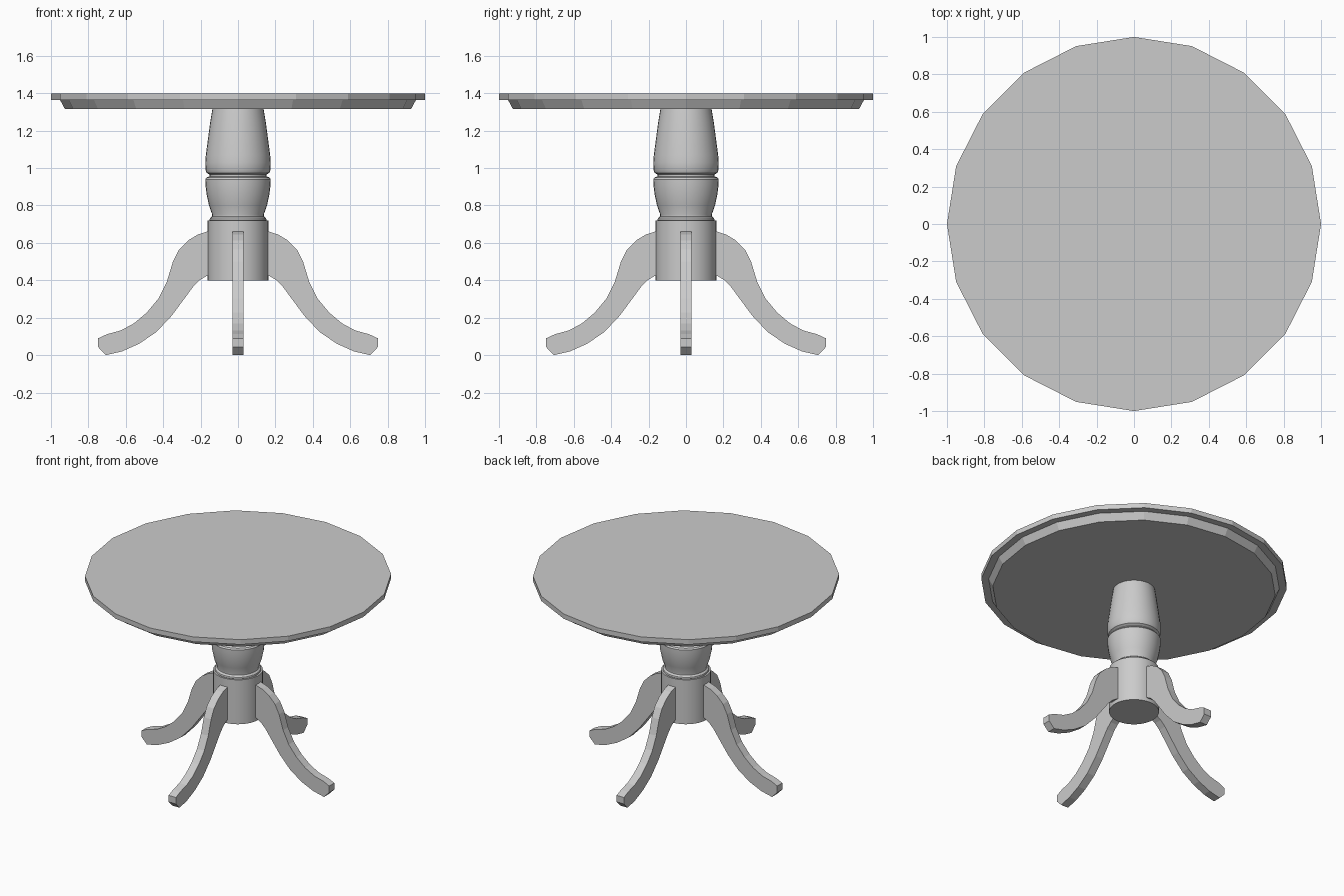
import bpy, bmesh
from math import radians, pi, cos, sin

if "Cube" in bpy.data.objects:
    bpy.data.objects.remove(bpy.data.objects["Cube"])


def make_object(name, bm, smooth_angle=None):
    bmesh.ops.recalc_face_normals(bm, faces=bm.faces[:])
    mesh = bpy.data.meshes.new(name)
    bm.to_mesh(mesh)
    bm.free()
    obj = bpy.data.objects.new(name, mesh)
    bpy.context.collection.objects.link(obj)
    if smooth_angle:
        bpy.ops.object.select_all(action='DESELECT')
        obj.select_set(True)
        bpy.context.view_layer.objects.active = obj
        bpy.ops.object.shade_smooth_by_angle(angle=radians(smooth_angle))
    return obj


def lathe(name, profile, sides, smooth_angle=None):
    """Turn a (radius, z) profile around z, with flat caps at both ends."""
    bm = bmesh.new()
    rings = [[bm.verts.new((r * cos(2 * pi * i / sides), r * sin(2 * pi * i / sides), z))
              for i in range(sides)] for r, z in profile]
    for a, b in zip(rings, rings[1:]):
        for i in range(sides):
            j = (i + 1) % sides
            bm.faces.new((a[i], a[j], b[j], b[i]))
    bm.faces.new(rings[0])
    bm.faces.new(rings[-1])
    return make_object(name, bm, smooth_angle)


# Round top with a stepped, tapered underside
lathe("table_top", [(0.925, 1.315), (0.952, 1.365), (1.0, 1.365), (1.0, 1.4)], 20)

# Turned column
lathe("column", [
    (0.14, 0.70), (0.152, 0.722), (0.150, 0.732), (0.138, 0.742), (0.138, 0.752),
    (0.155, 0.80), (0.168, 0.86), (0.174, 0.91), (0.175, 0.94), (0.168, 0.95),
    (0.152, 0.955), (0.152, 0.965), (0.168, 0.975), (0.174, 0.99), (0.175, 1.03),
    (0.172, 1.07), (0.160, 1.16), (0.148, 1.25), (0.136, 1.32)], 32, 35)

# Plain hub that carries the legs
lathe("leg_hub", [(0.163, 0.40), (0.163, 0.72)], 32, 35)

# Curved legs: side outline (distance out, z), extruded to the leg thickness
outline = [
    (0.14, 0.662), (0.163, 0.661), (0.214, 0.645), (0.267, 0.613), (0.315, 0.565),
    (0.348, 0.50), (0.38, 0.394), (0.425, 0.303), (0.487, 0.228), (0.556, 0.17),
    (0.626, 0.132), (0.70, 0.112), (0.748, 0.09), (0.748, 0.043), (0.706, 0.0),
    (0.62, 0.02), (0.53, 0.06), (0.438, 0.122), (0.353, 0.212), (0.294, 0.292),
    (0.24, 0.365), (0.203, 0.402), (0.163, 0.426), (0.14, 0.43)]
HALF = 0.029
for k, side in enumerate(("right", "back", "left", "front")):
    bm = bmesh.new()
    face = bm.faces.new([bm.verts.new((x, -HALF, z)) for x, z in outline])
    ext = bmesh.ops.extrude_face_region(bm, geom=[face], use_keep_orig=True)
    moved = [g for g in ext["geom"] if isinstance(g, bmesh.types.BMVert)]
    bmesh.ops.translate(bm, verts=moved, vec=(0, 2 * HALF, 0))
    leg = make_object(side + "_leg", bm)
    leg.rotation_euler.z = k * pi / 2
